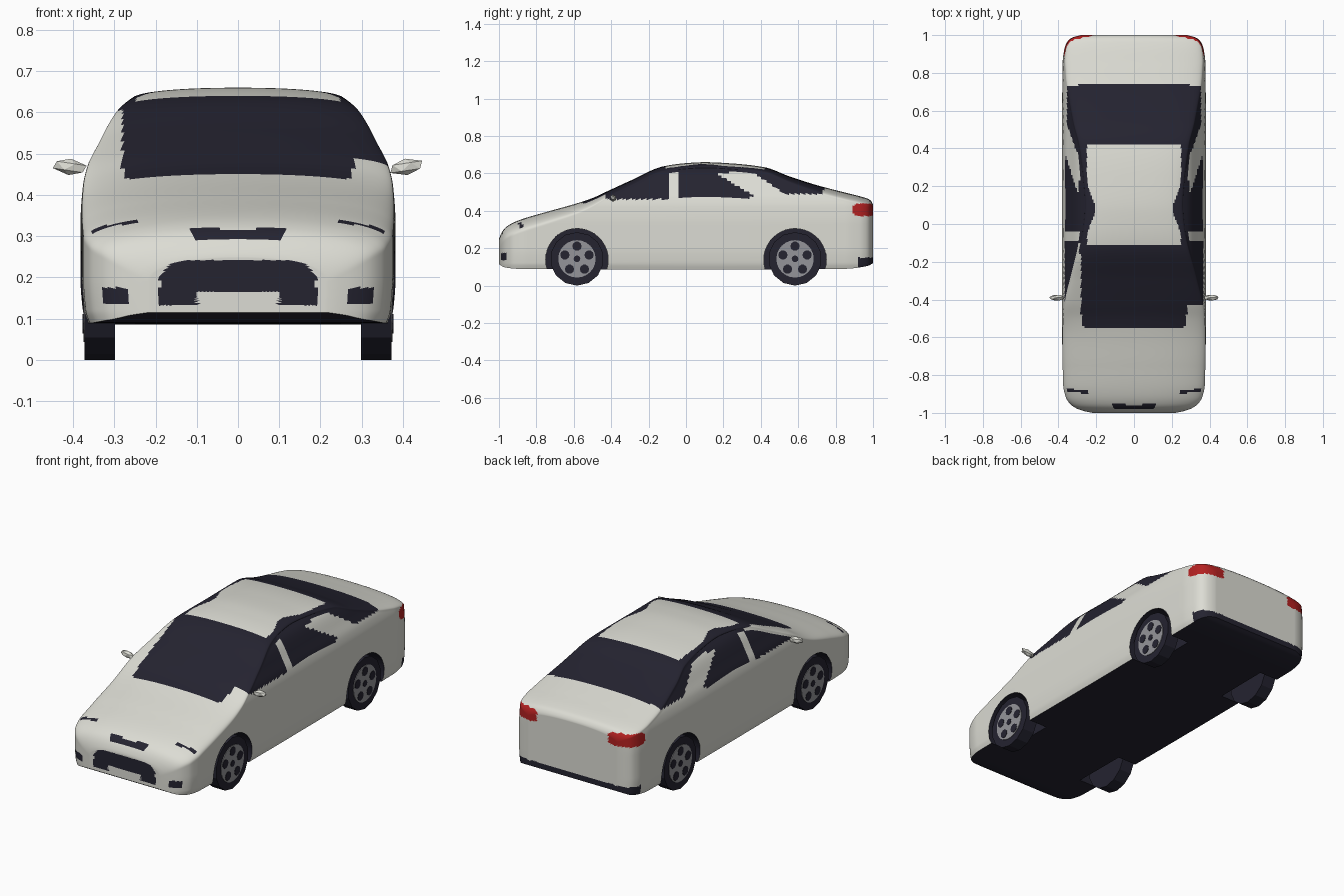
import bpy, bmesh, math
from mathutils import Matrix

if "Cube" in bpy.data.objects:
    bpy.data.objects.remove(bpy.data.objects["Cube"])


def material(name, rgb):
    m = bpy.data.materials.new(name)
    m.diffuse_color = (*rgb, 1)
    m.use_nodes = True
    m.node_tree.nodes["Principled BSDF"].inputs["Base Color"].default_value = m.diffuse_color
    return m


PAINT = material("pale paint", (0.72, 0.72, 0.66))
DARK = material("dark glass and rubber", (0.018, 0.017, 0.03))
RED = material("red lamp", (0.45, 0.015, 0.015))
GREY = material("grey rim", (0.30, 0.30, 0.32))


def curve(pts):
    """Smooth monotone interpolation through (t, value) points."""
    d = [(b[1] - a[1]) / (b[0] - a[0]) for a, b in zip(pts, pts[1:])]
    m = [d[0]] + [2 * p * q / (p + q) if p * q > 0 else 0 for p, q in zip(d, d[1:])] + [d[-1]]

    def f(t):
        t = min(max(t, pts[0][0]), pts[-1][0])
        i = 0
        while i < len(pts) - 2 and t > pts[i + 1][0]:
            i += 1
        h = pts[i + 1][0] - pts[i][0]
        s = (t - pts[i][0]) / h
        return (pts[i][1] * (1 + 2 * s) * (1 - s) ** 2 + h * m[i] * s * (1 - s) ** 2
                + pts[i + 1][1] * s * s * (3 - 2 * s) + h * m[i + 1] * s * s * (s - 1))
    return f


# Body profiles: top line, floor line, half width, crown depth (along y); side taper (along z)
top = curve([(-1, .25), (-.985, .285), (-.96, .315), (-.9, .347), (-.75, .393), (-.6, .435),
             (-.5, .468), (-.42, .505), (-.3, .56), (-.12, .638), (0, .655), (.1, .66), (.25, .653),
             (.42, .633), (.55, .585), (.7, .537), (.85, .498), (.95, .472), (.985, .458), (1, .435)])
floor = curve([(-1, .115), (-.97, .098), (-.9, .09), (0, .086), (.85, .09), (.97, .105), (1, .12)])
width = curve([(-1, .22), (-.985, .285), (-.96, .33), (-.92, .36), (-.85, .375), (-.5, .381),
               (.3, .382), (.85, .378), (.93, .368), (.97, .35), (.988, .325), (1, .28)])
crown = curve([(-1, .06), (-.9, .07), (-.6, .06), (-.4, .035), (0, .03), (.4, .03), (.8, .045), (1, .04)])
taper = curve([(.085, .955), (.12, .985), (.2, 1), (.33, 1), (.42, .985), (.47, .955),
               (.52, .89), (.6, .77), (.635, .66), (.67, .5)])
WHEEL_Y, WHEEL_Z, ARCH_R = .583, .138, .167


def section(y):
    w, zl, zt = width(y), floor(y), top(y)
    zs = zt - crown(y)
    half = [(w * taper(zl) * i / 8, zl) for i in range(8)]
    for i in range(42):
        z = zl + (zs - zl) * i / 42
        half.append((w * taper(z), z))
    ws = w * taper(zs)
    for i in range(31):
        t = math.pi / 2 * i / 30
        half.append((ws * max(math.cos(t), 0) ** .9, zs + (zt - zs) * math.sin(t) ** .9))
    half[-1] = (0, zt)
    return half + [(-x, z) for x, z in half[-2:0:-1]]


def finish(bm, name, mats):
    me = bpy.data.meshes.new(name)
    bmesh.ops.recalc_face_normals(bm, faces=bm.faces)
    bm.to_mesh(me)
    bm.free()
    for m in mats:
        me.materials.append(m)
    ob = bpy.data.objects.new(name, me)
    bpy.context.collection.objects.link(ob)
    return ob


def add_disc(bm, x, y, z, r, depth, n, mat=0, turn=0):
    """Cylinder with its axis along x."""
    mtx = (Matrix.Translation((x, y, z)) @ Matrix.Rotation(turn, 4, 'X')
           @ Matrix.Rotation(math.pi / 2, 4, 'Y'))
    old = set(bm.faces)
    bmesh.ops.create_cone(bm, cap_ends=True, segments=n, radius1=r, radius2=r, depth=depth, matrix=mtx)
    for f in bm.faces:
        if f not in old:
            f.material_index = mat


# Body shell: lofted sections, both ends closed by shrinking rings
bm = bmesh.new()
stations = [(y, 1) for y in [-1, -.995] + [i / 100 for i in range(-99, 100)] + [.995, 1]]
shrink = [i / 26 for i in range(1, 26)]
stations = [(-1, s) for s in shrink] + stations + [(1, s) for s in reversed(shrink)]
rings = []
for y, s in stations:
    mid = (floor(y) + top(y)) / 2
    rings.append([bm.verts.new((x * s, y, mid + (z - mid) * s)) for x, z in section(y)])
n = len(rings[0])
for a, b in zip(rings, rings[1:]):
    for i in range(n):
        j = (i + 1) % n
        bm.faces.new((a[i], a[j], b[j], b[i]))
for ring, y in ((rings[0], -1), (rings[-1], 1)):
    c = bm.verts.new((0, y, (floor(y) + top(y)) / 2))
    for i in range(n):
        bm.faces.new((ring[i], ring[(i + 1) % n], c))
body = finish(bm, "body", (PAINT, DARK, RED))

# Wheel arches
bm = bmesh.new()
for sx in (-1, 1):
    for sy in (-1, 1):
        add_disc(bm, sx * .375, sy * WHEEL_Y, WHEEL_Z, ARCH_R, .25, 40)
cutter = finish(bm, "arch_cutter", ())
cutter.hide_render = True
mod = body.modifiers.new("arches", 'BOOLEAN')
mod.operation, mod.solver, mod.object = 'DIFFERENCE', 'EXACT', cutter
bpy.context.view_layer.objects.active = body
body.select_set(True)
bpy.ops.object.modifier_apply(modifier=mod.name)
bpy.data.objects.remove(cutter)


def glass(x, y, z, nz):
    a = abs(x)
    if -.55 < y < -.11 and a < .28 and nz > .4 and z > .44:      # windscreen
        return True
    if .415 < y < .745 and a < .29 and nz > .4:                  # rear window
        return True
    roof_edge = .25 - .045 * math.exp(-((y - .08) / .09) ** 2)
    if a < roof_edge or z < .462:
        return False
    if -.43 < y < .43 and z > .605:                              # strip over the side windows
        return True
    if -.43 < y < -.09:                                          # front side window
        return x > 0 or z < top(y) - .045
    if -.04 < y < .38 and z > .47 and y < .37 - (z - .475) * 1.65:  # rear side window
        return True
    return z > .49 and .36 + (.605 - z) * 1.45 < y < .735        # wrapped rear window


def paint(c, nrm):
    x, y, z = c
    a = abs(x)
    if a > .2 and math.hypot(abs(y) - WHEEL_Y, z - WHEEL_Z) < ARCH_R + .001:
        return 1
    if nrm.z < -.6 and z < .15 or y > .92 and z < .15:           # underside, rear bumper strip
        return 1
    if y > .885 and a > .22 and ((z - .405) / .034) ** 2 + (max(.94 - y, .26 - a, 0) / .055) ** 2 < 1:
        return 2
    if y < -.85:                                                 # grille, slot, fog lamps, lamp slits
        if a < .19 and .132 < z < .175 and a > .1 or a < .19 - max(0, z - .205) and .165 < z < .242:
            return 1
        if a < .113 and .294 < z < .318 or .26 < a < .33 and .135 < z < .175:
            return 1
        if .24 < a < .355 and abs(y + .885 - (a - .3) * .15) < .008 and z > .26:
            return 1
    return 1 if glass(x, y, z, nrm.z) else 0


for p in body.data.polygons:
    p.material_index = paint(p.center, p.normal)
bpy.ops.object.shade_smooth_by_angle(angle=math.radians(40))

# Wheels: tyre, rim plate, dark openings and hub
for sx, side in ((-1, "left"), (1, "right")):
    for sy, end in ((-1, "front"), (1, "rear")):
        bm = bmesh.new()
        y, z = sy * WHEEL_Y, .14
        add_disc(bm, sx * .335, y, z, .143, .074, 14, 0, math.pi / 14)
        add_disc(bm, sx * .372, y, z, .1, .006, 24, 1)
        for k in range(5):
            t = math.pi / 2 + k * math.tau / 5
            add_disc(bm, sx * .375, y + .068 * math.cos(t), z + .068 * math.sin(t), .025, .004, 10)
        add_disc(bm, sx * .375, y, z, .018, .004, 10)
        bm.transform(Matrix.Translation((0, 0, max(0, -min(v.co.z for v in bm.verts)))))
        bm.transform(Matrix.Translation((0, 0, -min(v.co.z for v in bm.verts))))
        finish(bm, f"{side}_{end}_wheel", (DARK, GREY))

# Door mirrors
for sx, side in ((-1, "left"), (1, "right")):
    bm = bmesh.new()
    mtx = (Matrix.Translation((sx * .408, -.39, .468)) @ Matrix.Rotation(-sx * .15, 4, 'Y')
           @ Matrix.Diagonal((.045, .017, .02, 1)))
    bmesh.ops.create_icosphere(bm, subdivisions=1, radius=1, matrix=mtx)
    finish(bm, f"{side}_mirror", (PAINT,))
